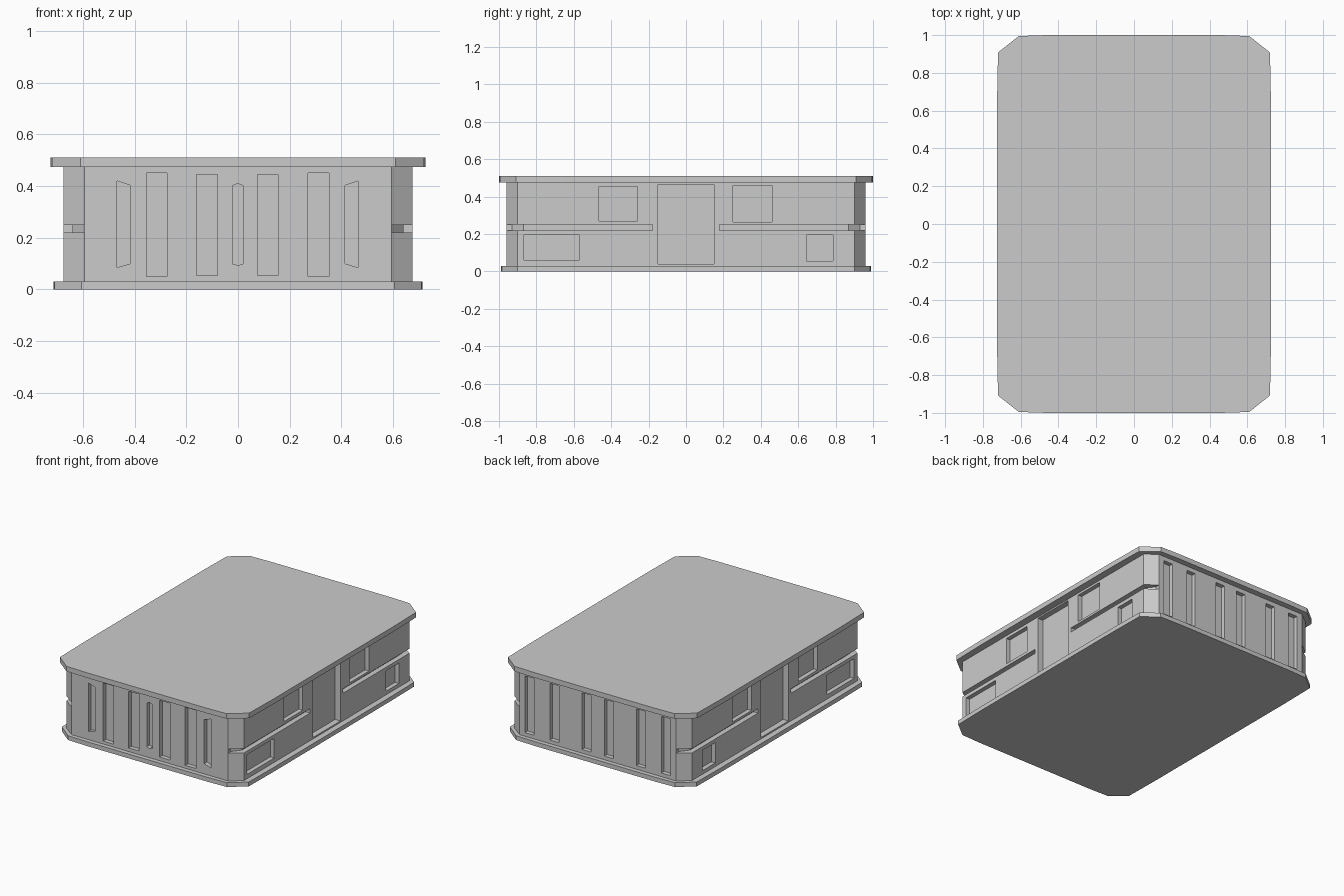
import bpy, bmesh

if "Cube" in bpy.data.objects:
    bpy.data.objects.remove(bpy.data.objects["Cube"])


def prism(bm, pts, a, b, place):
    """Extrude a 2D outline from depth a to b; place maps (u, v, w) to xyz."""
    lo = [bm.verts.new(place(u, v, a)) for u, v in pts]
    hi = [bm.verts.new(place(u, v, b)) for u, v in pts]
    bm.faces.new(lo)
    bm.faces.new(hi)
    n = len(pts)
    for i in range(n):
        j = (i + 1) % n
        bm.faces.new((lo[i], lo[j], hi[j], hi[i]))


def make(name, bm):
    bmesh.ops.recalc_face_normals(bm, faces=bm.faces)
    me = bpy.data.meshes.new(name)
    bm.to_mesh(me)
    bm.free()
    ob = bpy.data.objects.new(name, me)
    bpy.context.collection.objects.link(ob)
    return ob


def full_outline(quarter):
    """Mirror the +x +y quarter (side to back order) into a closed outline."""
    half = quarter + [(-x, y) for x, y in reversed(quarter)]
    return half + [(-x, -y) for x, y in half]


def rect(u0, u1, v0, v1):
    return [(u0, v0), (u1, v0), (u1, v1), (u0, v1)]


def up(u, v, w):
    return (u, v, w)


def slab(name, quarter, z0, z1):
    bm = bmesh.new()
    prism(bm, full_outline(quarter), z0, z1, up)
    return make(name, bm)


# Roof and base plates with chamfered corners and slightly bowed edges
slab("roof_plate", [(.725, .65), (.72, .908), (.61, .995), (.46, 1.0)], .475, .51)
slab("base_plate", [(.715, .65), (.711, .9), (.605, .985), (.46, .99)], 0, .03)

# Main walls
body = slab("walls", [(.675, .9), (.595, .96)], .03, .475)

# Recess cutters
bm = bmesh.new()

# Front slots: tall strips, a central hexagon and two slanted end strips
front = [rect(-.355, -.275, .05, .45), rect(-.16, -.08, .055, .445),
         rect(.075, .155, .055, .445), rect(.27, .352, .05, .45),
         [(-.022, .1), (0, .093), (.02, .1), (.02, .402), (0, .41), (-.022, .402)],
         [(-.468, .085), (-.417, .1), (-.417, .403), (-.468, .42)],
         [(.465, .085), (.415, .1), (.415, .403), (.465, .42)]]
for pts in front:
    prism(bm, pts, -1.1, -.93, lambda u, v, w: (u, w, v))

# Back slots
for s in (1, -1):
    for u0, u1 in ((.05, .12), (.295, .365), (.485, .555)):
        prism(bm, rect(s * u0, s * u1, .055, .445), .93, 1.1,
              lambda u, v, w: (u, w, v))

# Side doors, windows and the groove that wraps around the corners
side = [(rect(-.15, .15, .04, .465), .635),
        (rect(-.465, -.26, .27, .455), .645), (rect(.25, .46, .265, .46), .645),
        (rect(-.865, -.57, .06, .195), .645), (rect(.645, .785, .055, .195), .645)]
groove = [(.595, .93), (.64, .87), (.64, .18), (.8, .18), (.8, 1.1), (.595, 1.1)]
for s in (1, -1):
    for pts, depth in side:
        prism(bm, pts, depth, .8, lambda u, v, w: (s * w, u, v))
    for t in (1, -1):
        prism(bm, [(s * x, t * y) for x, y in groove], .22, .25, up)

cutter = make("recess_cutter", bm)
cutter.hide_render = True

# Carve the recesses into the walls
mod = body.modifiers.new("recesses", "BOOLEAN")
mod.operation = "DIFFERENCE"
mod.solver = "EXACT"
mod.object = cutter
bpy.context.view_layer.update()
deps = bpy.context.evaluated_depsgraph_get()
carved = bpy.data.meshes.new_from_object(body.evaluated_get(deps))
body.modifiers.clear()
body.data = carved
bpy.data.objects.remove(cutter)
